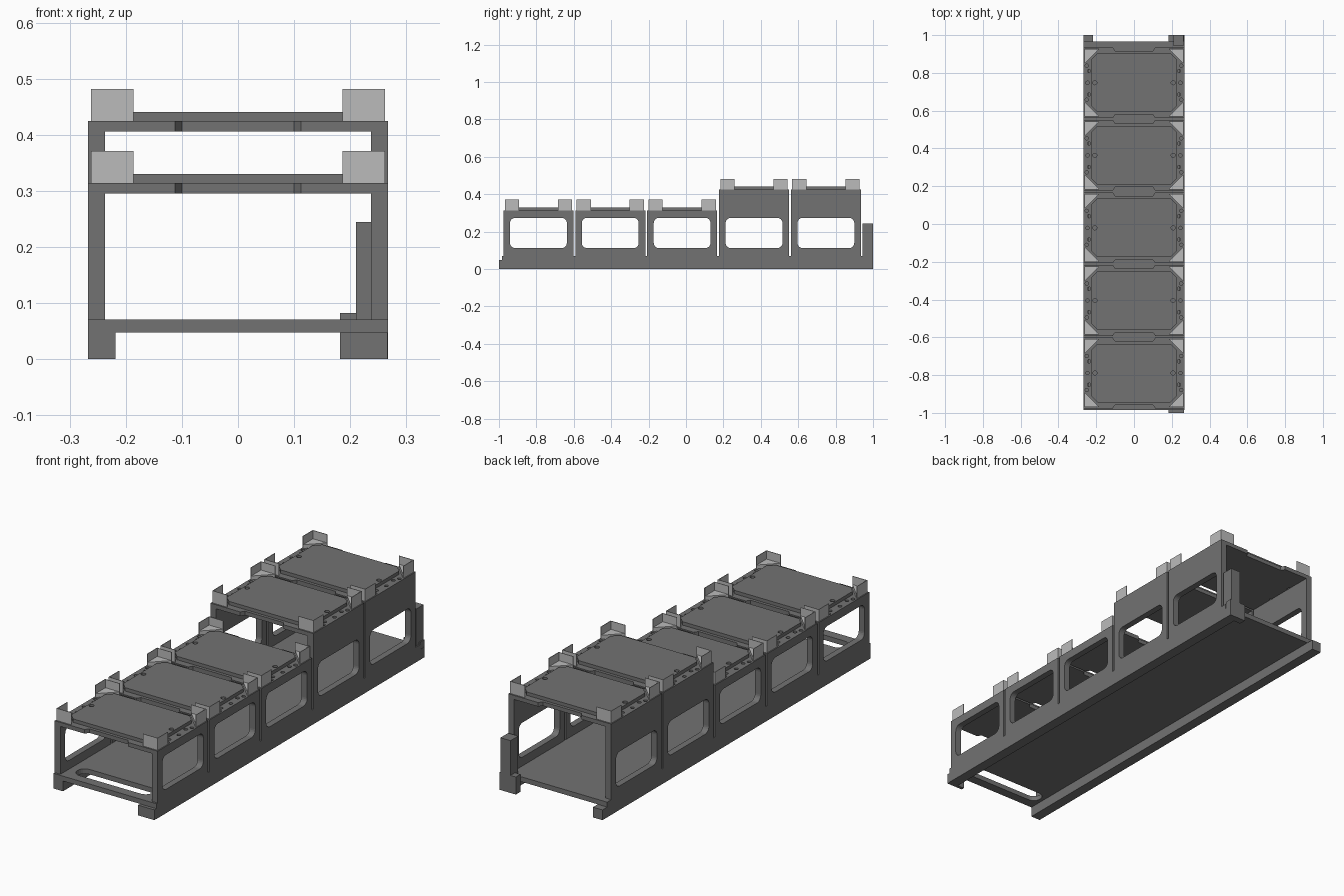
import bpy, math
from mathutils import Matrix

if "Cube" in bpy.data.objects:
    bpy.data.objects.remove(bpy.data.objects["Cube"])


def material(name, v):
    m = bpy.data.materials.new(name)
    m.diffuse_color = (v, v, v, 1)
    m.use_nodes = True
    m.node_tree.nodes["Principled BSDF"].inputs["Base Color"].default_value = m.diffuse_color
    return m


DARK = material("dark_grey", 0.17)
LIGHT = material("light_grey", 0.5)
UPRIGHT = Matrix(((0, 0, 1, 0), (1, 0, 0, 0), (0, 1, 0, 0), (0, 0, 0, 1)))


def finish(name, me, mat):
    me.materials.clear()
    me.materials.append(mat)
    me.shade_flat()
    ob = bpy.data.objects.new(name, me)
    bpy.context.collection.objects.link(ob)
    return ob


def sheet(name, loops, thick, matrix, mat=DARK):
    """Flat plate from an outline plus hole loops, centred on its thickness."""
    cu = bpy.data.curves.new(name, 'CURVE')
    cu.dimensions = '2D'
    cu.fill_mode = 'BOTH'
    cu.extrude = thick / 2
    for pts in loops:
        sp = cu.splines.new('POLY')
        sp.points.add(len(pts) - 1)
        for p, (a, b) in zip(sp.points, pts):
            p.co = (a, b, 0, 1)
        sp.use_cyclic_u = True
    tmp = bpy.data.objects.new(name + "_profile", cu)
    bpy.context.collection.objects.link(tmp)
    dg = bpy.context.evaluated_depsgraph_get()
    me = bpy.data.meshes.new_from_object(tmp.evaluated_get(dg))
    bpy.data.objects.remove(tmp)
    me.transform(matrix)
    return finish(name, me, mat)


def rect(x0, x1, y0, y1):
    return [(x0, y0), (x1, y0), (x1, y1), (x0, y1)]


def rounded(x0, x1, y0, y1, r, n=6):
    pts = []
    for cx, cy, a in ((x1 - r, y1 - r, 0), (x0 + r, y1 - r, 90),
                      (x0 + r, y0 + r, 180), (x1 - r, y0 + r, 270)):
        for i in range(n + 1):
            t = math.radians(a + 90 * i / n)
            pts.append((cx + r * math.cos(t), cy + r * math.sin(t)))
    return pts


def circle(x, y, r, n=12):
    return [(x + r * math.cos(2 * math.pi * i / n),
             y + r * math.sin(2 * math.pi * i / n)) for i in range(n)]


def box(name, x0, x1, y0, y1, z0, z1):
    return sheet(name, [rect(x0, x1, y0, y1)], z1 - z0,
                 Matrix.Translation((0, 0, (z0 + z1) / 2)))


# Base: deck with a front hand slot, two rails, end blocks and rear post
W = 0.267
sheet("deck", [rect(-W, W, -0.985, 0.965),
               rounded(-0.2, 0.19, -0.94, -0.865, 0.037)],
      0.023, Matrix.Translation((0, 0, 0.0595)))
for side, s in (("left", -1), ("right", 1)):
    a, b = sorted((s * W, s * 0.218))
    box(side + "_rail", a, b, -0.985, 1.0, 0, 0.048)
box("front_end_plate", 0.182, 0.266, -1.0, -0.985, 0, 0.048)
box("rear_end_block", 0.182, 0.266, 0.966, 1.0, 0, 0.082)
box("rear_post", 0.21, 0.262, 0.943, 1.0, 0.071, 0.245)

H = 0.187  # half length of one bay


def tray_outline():
    """Tray outline with a shallow notch in the middle of both ends."""
    half = [(W, H), (0.112, H), (0.1, H - 0.018), (-0.1, H - 0.018),
            (-0.112, H), (-W, H)]
    return half + [(-x, -y) for x, y in half]


def bay(n, yc, top):
    at = lambda z: Matrix.Translation((0, yc, z))
    # Side panels with rounded windows
    for side, s in (("left", -1), ("right", 1)):
        sheet(f"{side}_panel_{n}",
              [rect(-H, H, 0.071, top),
               rounded(-0.152, 0.152, 0.112, 0.274, 0.028)],
              0.03, Matrix.Translation((s * (W - 0.015), yc, 0)) @ UPRIGHT)
    # Tray with fixing holes along both sides
    holes = [circle(s * x, y, 0.009) for s in (-1, 1)
             for x, y in ((0.246, 0), (0.238, 0.062), (0.25, 0.09),
                          (0.238, -0.062), (0.25, -0.09))]
    sheet(f"tray_{n}", [tray_outline()] + holes, 0.019, at(top + 0.0095))
    # Raised plate with chamfered corners and two bolt holes
    x, y, c = 0.224, 0.155, 0.03
    plate = [(x, y - c), (x - c, y), (c - x, y), (-x, y - c),
             (-x, c - y), (c - x, -y), (x - c, -y), (x, c - y)]
    sheet(f"top_plate_{n}", [plate, circle(0.207, 0, 0.011),
                             circle(-0.207, 0, 0.011)],
          0.016, at(top + 0.027))
    # Corner locators: thin L-shaped walls plus a triangular foot
    bx, by, leg, t = 0.262, 0.18, 0.076, 0.003
    wall = [(bx, by), (bx - leg, by), (bx - leg, by - t), (bx - t, by - t),
            (bx - t, by - leg), (bx, by - leg)]
    foot = [(bx - t, by - t), (bx - leg, by - t), (bx - t, by - leg)]
    for i, (sx, sy) in enumerate(((1, 1), (-1, 1), (-1, -1), (1, -1))):
        flip = lambda pts: [(sx * p, sy * q) for p, q in pts]
        sheet(f"corner_wall_{n}_{i}", [flip(wall)], 0.057,
              at(top + 0.019 + 0.0285), LIGHT)
        sheet(f"corner_foot_{n}_{i}", [flip(foot)], 0.018,
              at(top + 0.019 + 0.009), LIGHT)


# Three low bays at the front, two tall bays at the back
for n in range(5):
    bay(n + 1, -0.789 + 0.3842 * n, 0.295 if n < 3 else 0.406)
